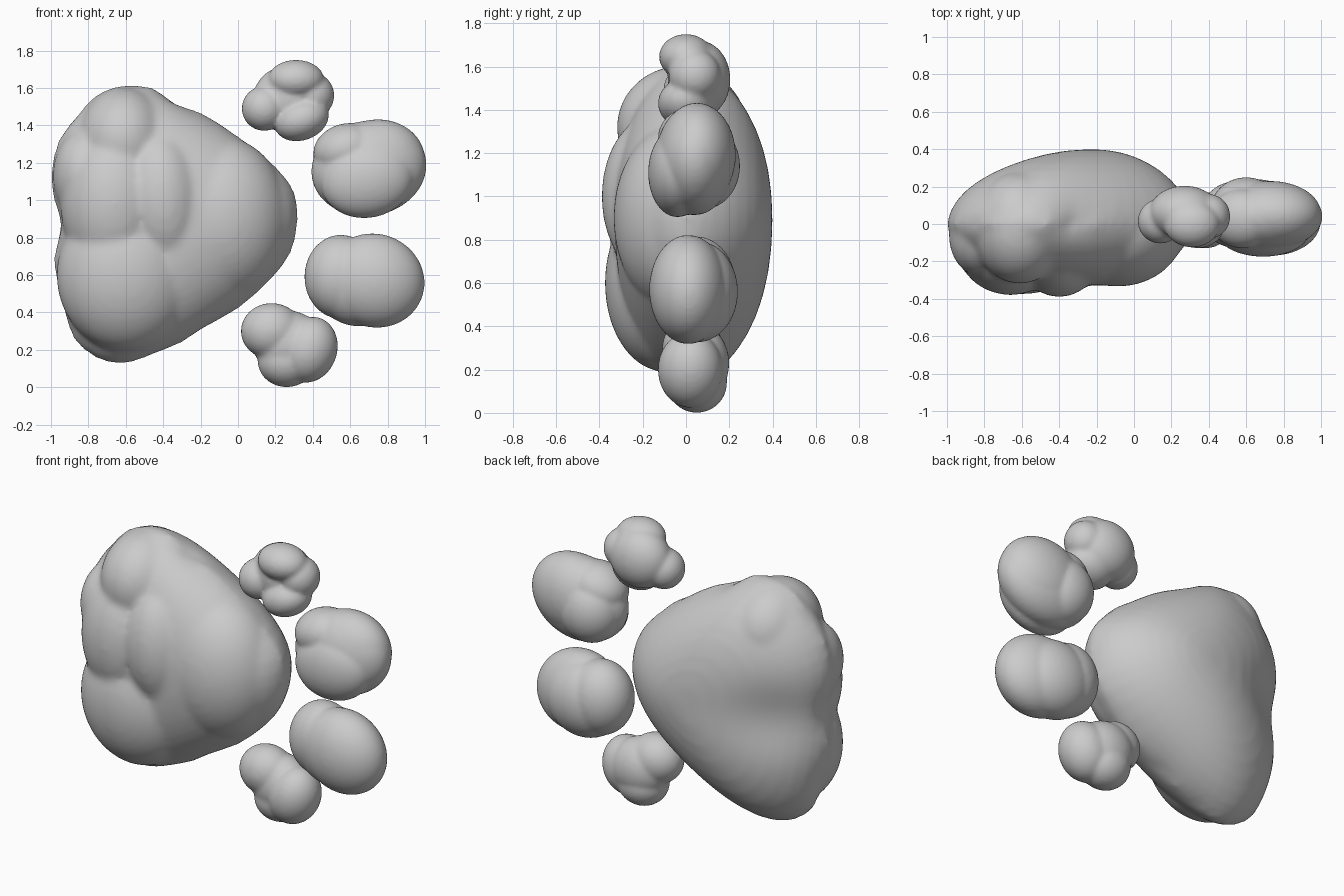
import bpy, bmesh, math
from mathutils import Matrix, Vector

if "Cube" in bpy.data.objects:
    bpy.data.objects.remove(bpy.data.objects["Cube"])


def add_lump(bm, c, r, tilt=0):
    """Ellipsoid with centre c, radii r, tilted about the y axis."""
    m = (Matrix.Translation(Vector(c)) @ Matrix.Rotation(math.radians(tilt), 4, 'Y')
         @ Matrix.Diagonal((*r, 1)))
    bmesh.ops.create_icosphere(bm, subdivisions=4, radius=1, matrix=m)


def refine(pts):
    """Catmull-Rom midpoints, so the closed outline is rounder."""
    out, n = [], len(pts)
    for i in range(n):
        a, b, c, d = (Vector(pts[(i + k) % n]) for k in (-1, 0, 1, 2))
        out += [b, (9 * (b + c) - a - d) / 16]
    return out


def relax(pts, times):
    """Average neighbours, so inner rings lose the small bumps."""
    n = len(pts)
    for _ in range(times):
        pts = [pts[i] * 0.5 + (pts[i - 1] + pts[(i + 1) % n]) * 0.25 for i in range(n)]
    return pts


def add_inflated(bm, outline, centre, front, back, steps=20):
    """Pillow: an outline in xz, shrunk in rings towards both faces."""
    c, n = Vector(centre), len(outline)
    rings = []
    for i in range(1, steps):
        a = math.pi * (i / steps - 0.5)
        s, y = math.cos(a) ** 0.9, math.sin(a)
        y *= back if y > 0 else front
        ring = []
        for p in relax(outline, 2 * abs(i - steps // 2)):
            x, z = c + (p - c) * s
            # shallow valley between the two left lobes on the back
            d = 0.08 * math.exp(-((x + 0.85) / 0.28) ** 2 - ((z - 0.87) / 0.22) ** 2)
            ring.append(bm.verts.new((x, y - d * max(0, math.sin(a)), z)))
        rings.append(ring)
    tips = [bm.verts.new((c.x, -front, c.y)), bm.verts.new((c.x, back, c.y))]
    faces = []
    for j in range(n):
        k = (j + 1) % n
        for a, b in zip(rings, rings[1:]):
            faces.append(bm.faces.new((a[j], a[k], b[k], b[j])))
        faces.append(bm.faces.new((tips[0], rings[0][k], rings[0][j])))
        faces.append(bm.faces.new((tips[1], rings[-1][j], rings[-1][k])))
    bmesh.ops.recalc_face_normals(bm, faces=faces)


def finish(name, bm, voxel, smooth):
    """Fuse the lumps into one skin and soften the creases."""
    me = bpy.data.meshes.new(name)
    bm.to_mesh(me)
    bm.free()
    ob = bpy.data.objects.new(name, me)
    bpy.context.collection.objects.link(ob)
    rm = ob.modifiers.new("fuse", 'REMESH')
    rm.mode = 'VOXEL'
    rm.voxel_size = voxel
    rm.use_smooth_shade = True
    sm = ob.modifiers.new("soften", 'SMOOTH')
    sm.factor = 0.5
    sm.iterations = smooth


# Main pad: rounded triangle with lobes on the front
outline = [(-1.0, 1.15), (-0.96, 1.32), (-0.86, 1.45), (-0.76, 1.56), (-0.62, 1.615),
           (-0.45, 1.6), (-0.34, 1.51), (-0.2, 1.47), (0, 1.34), (0.2, 1.18),
           (0.3, 1.05), (0.32, 0.9), (0.285, 0.72), (0.17, 0.57), (0, 0.42),
           (-0.2, 0.31), (-0.3, 0.24), (-0.45, 0.18), (-0.6, 0.125), (-0.75, 0.15),
           (-0.88, 0.26), (-0.93, 0.42), (-0.965, 0.55), (-0.985, 0.7), (-0.94, 0.87),
           (-0.985, 1.0)]
bm = bmesh.new()
add_inflated(bm, refine(outline), (-0.23, 0.89), 0.33, 0.4)
for lump in [((-0.61, -0.02, 1.32), (0.25, 0.30, 0.285)),
             ((-0.60, -0.10, 0.60), (0.37, 0.275, 0.41)),
             ((-0.40, -0.14, 1.00), (0.23, 0.25, 0.38), -5),
             ((-0.66, -0.11, 0.98), (0.29, 0.27, 0.40)),
             ((-0.82, -0.06, 1.13), (0.17, 0.22, 0.25)),
             ((-0.09, -0.03, 0.90), (0.36, 0.305, 0.44))]:
    add_lump(bm, *lump)
finish("main_pad", bm, 0.02, 8)

# Toe pads: clusters of (centre, radii, tilt)
toes = {
    "toe_pad_top": [
        ((0.31, 0.00, 1.645), (0.15, 0.125, 0.105), 0),
        ((0.14, 0.015, 1.49), (0.12, 0.12, 0.12), 0),
        ((0.34, 0.00, 1.43), (0.15, 0.13, 0.11), -20),
        ((0.40, 0.04, 1.56), (0.115, 0.12, 0.12), 0),
        ((0.27, 0.06, 1.54), (0.19, 0.145, 0.18), 0)],
    "toe_pad_upper": [
        ((0.73, 0.05, 1.19), (0.275, 0.18, 0.24), -15),
        ((0.69, -0.04, 1.11), (0.25, 0.135, 0.205), -10),
        ((0.58, 0.03, 1.27), (0.18, 0.16, 0.14), -15),
        ((0.60, 0.08, 1.14), (0.19, 0.17, 0.20), 0),
        ((0.70, 0.04, 1.17), (0.31, 0.18, 0.255), -10)],
    "toe_pad_lower": [
        ((0.55, 0.05, 0.59), (0.195, 0.18, 0.225), 0),
        ((0.73, 0.01, 0.57), (0.27, 0.18, 0.25), 20),
        ((0.65, 0.05, 0.56), (0.25, 0.19, 0.235), 0)],
    "toe_pad_bottom": [
        ((0.18, 0.03, 0.30), (0.165, 0.14, 0.15), 0),
        ((0.26, 0.05, 0.14), (0.155, 0.14, 0.14), 0),
        ((0.38, 0.02, 0.20), (0.15, 0.15, 0.18), 20),
        ((0.27, 0.05, 0.23), (0.19, 0.15, 0.18), 20)],
}
for name, lumps in toes.items():
    bm = bmesh.new()
    for lump in lumps:
        add_lump(bm, *lump)
    finish(name, bm, 0.012, 8)
